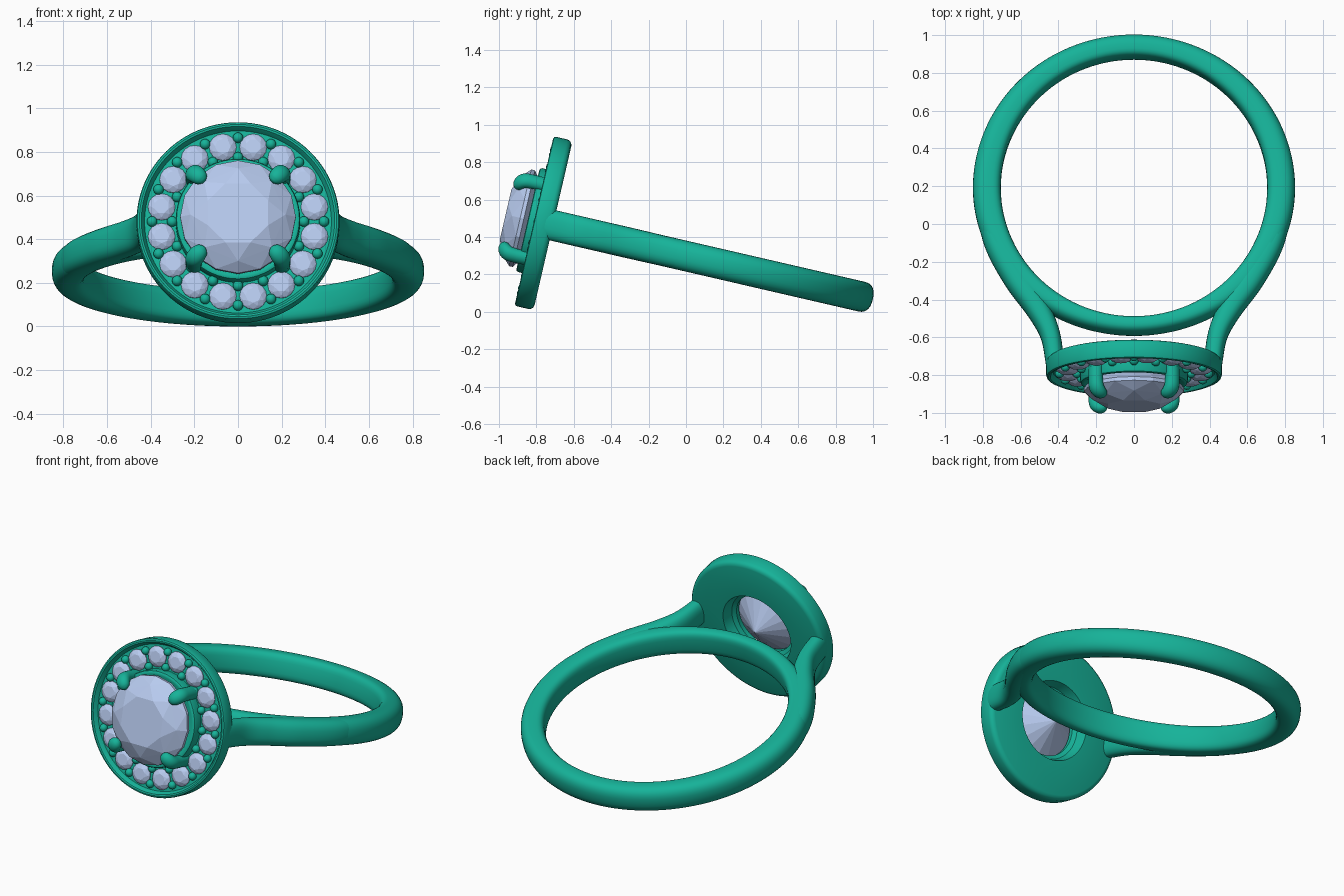
import bpy, bmesh
from math import sin, cos, pi, radians
from mathutils import Matrix, Vector

if "Cube" in bpy.data.objects:
    bpy.data.objects.remove(bpy.data.objects["Cube"])

TILT = radians(-13)


def material(name, rgb):
    m = bpy.data.materials.new(name)
    m.diffuse_color = (*rgb, 1)
    m.use_nodes = True
    m.node_tree.nodes["Principled BSDF"].inputs["Base Color"].default_value = m.diffuse_color
    return m


METAL = material("green_metal", (0.008, 0.45, 0.32))
STONE = material("pale_stone", (0.48, 0.60, 0.87))
parts = []


def finish(name, bm, mat, smooth=40):
    bmesh.ops.recalc_face_normals(bm, faces=bm.faces)
    me = bpy.data.meshes.new(name)
    bm.to_mesh(me)
    bm.free()
    me.materials.append(mat)
    ob = bpy.data.objects.new(name, me)
    bpy.context.collection.objects.link(ob)
    if smooth:
        bpy.ops.object.select_all(action='DESELECT')
        ob.select_set(True)
        bpy.context.view_layer.objects.active = ob
        bpy.ops.object.shade_smooth_by_angle(angle=radians(smooth))
    parts.append(ob)
    return ob


def skin(bm, rings, closed):
    """Join equal rings of points with quads; cap the ends if open."""
    rows = [[bm.verts.new(p) for p in r] for r in rings]
    n, m = len(rows), len(rows[0])
    for i in range(n if closed else n - 1):
        a, b = rows[i], rows[(i + 1) % n]
        for j in range(m):
            k = (j + 1) % m
            bm.faces.new((a[j], a[k], b[k], b[j]))
    if not closed:
        bm.faces.new(rows[0])
        bm.faces.new(rows[-1])


def section(centre, normal, half_w, half_h, inner=2.0, outer=2.0, n=28):
    """Rounded cross-section; exponents set how boxy each side is."""
    pts = []
    for j in range(n):
        a = 2 * pi * j / n
        c, s = cos(a), sin(a)
        e = 2 / (outer if c > 0 else inner)
        u = abs(c) ** e * (1 if c > 0 else -1)
        v = abs(s) ** e * (1 if s > 0 else -1)
        pts.append(centre + normal * half_w * u + Vector((0, 0, half_h * v)))
    return pts


def spline(pts, steps=8):
    """Catmull-Rom through control tuples."""
    P = [Vector(p) for p in pts]
    P = [2 * P[0] - P[1]] + P + [2 * P[-1] - P[-2]]
    out = []
    for i in range(1, len(P) - 2):
        a, b, c, d = P[i - 1:i + 3]
        for k in range(steps):
            t = k / steps
            out.append(0.5 * (2 * b + (c - a) * t + (2 * a - 5 * b + 4 * c - d) * t * t
                              + (3 * b - a - 3 * c + d) * t ** 3))
    return out + [P[-2]]


def sweep(bm, ctrl, **kw):
    """Sweep along (x, y, half width, half height) control points."""
    s = spline(ctrl)
    rings = []
    for i, p in enumerate(s):
        d = s[min(i + 1, len(s) - 1)] - s[max(i - 1, 0)]
        t = Vector((d[0], d[1], 0)).normalized()
        rings.append(section(Vector((p[0], p[1], 0)), Vector((-t.y, t.x, 0)), p[2], p[3], **kw))
    skin(bm, rings, False)


def gem(bm, centre, scale, spin=0):
    """Brilliant-cut stone as a convex hull, table facing -y."""
    rings = [(8, .15, -.085, 0), (8, .218, -.05, .5), (16, .265, -.005, 0),
             (16, .265, .015, 0), (1, 0, .20, 0)]
    vs = []
    for n, r, y, off in rings:
        for i in range(n):
            a = 2 * pi * (i + off) / n + spin
            vs.append(bm.verts.new(centre + scale * Vector((r * cos(a), y, r * sin(a)))))
    bmesh.ops.convex_hull(bm, input=vs)


def polar(r, y, a):
    return Vector((r * cos(a), y, r * sin(a)))


# Finger band: slightly thinner at the front bridge
bm = bmesh.new()
rings = []
for i in range(120):
    a = 2 * pi * i / 120
    s = sin(a)
    r_out = .853 - (.023 if s > 0 else .055) * s * s
    d = Vector((cos(a), s, 0))
    rings.append(section(d * (r_out + .705) / 2, d, (r_out - .705) / 2, .081, 3.4, 2.4))
skin(bm, rings, True)
finish("finger_band", bm, METAL, 60)

# Shoulders running from the band to the back of the halo
for name, sx in (("left_shoulder", -1), ("right_shoulder", 1)):
    bm = bmesh.new()
    sweep(bm, [(.774, -.08, .066, .074), (.725, -.29, .071, .08), (.62, -.49, .072, .082),
               (.508, -.66, .063, .082), (.443, -.80, .053, .082), (.416, -.97, .048, .082)],
          inner=2.5, outer=2.5)
    bmesh.ops.scale(bm, vec=(sx, 1, 1), verts=bm.verts)
    finish(name, bm, METAL, 50)

# Halo plate: lathed profile with rim, recess, collar and open back
profile = [(.235, -.925), (.437, -.925), (.452, -.930), (.461, -.940), (.465, -.953),
           (.465, -1.016), (.461, -1.025), (.452, -1.029), (.443, -1.027), (.437, -1.018),
           (.428, -1.000), (.285, -1.000), (.285, -1.050), (.281, -1.059), (.273, -1.063),
           (.262, -1.062), (.195, -1.030), (.192, -1.000), (.215, -.985), (.224, -.960)]
bm = bmesh.new()
skin(bm, [[polar(r, y, 2 * pi * i / 96) for r, y in profile] for i in range(96)], True)
finish("halo_plate", bm, METAL, 35)

# Centre stone
bm = bmesh.new()
gem(bm, Vector((0, -1.10, 0)), 1.0, pi / 8)
finish("centre_stone", bm, STONE, 0)

# Sixteen small halo stones, with pairs of beads between them
bm_g, bm_b = bmesh.new(), bmesh.new()
for i in range(16):
    gem(bm_g, polar(.357, -1.005, 2 * pi * (i + .5) / 16), .235, 2 * pi * i / 16)
    for r in (.394, .302):
        bmesh.ops.create_uvsphere(bm_b, u_segments=14, v_segments=8, radius=.024,
                                  matrix=Matrix.Translation(polar(r, -1.008, 2 * pi * i / 16)))
finish("halo_stones", bm_g, STONE, 0)
finish("bead_settings", bm_b, METAL, 60)

# Four claws hooked over the centre stone
for k, name in enumerate(("upper_right", "upper_left", "lower_left", "lower_right")):
    bm = bmesh.new()
    sweep(bm, [(.285, -.99, .036, .040), (.287, -1.08, .036, .040), (.281, -1.125, .037, .042),
               (.258, -1.148, .034, .040), (.232, -1.152, .026, .030), (.218, -1.150, .008, .010)],
          n=20)
    bmesh.ops.rotate(bm, cent=(0, 0, 0), verts=bm.verts,
                     matrix=Matrix.Rotation(-pi / 4 - k * pi / 2, 3, 'Y'))
    finish(name + "_claw", bm, METAL, 60)

# Tilt the whole ring, rest it on the ground and centre it
rot = Matrix.Rotation(TILT, 4, 'X')
pts = [rot @ v.co for ob in parts for v in ob.data.vertices]
ys = [p.y for p in pts]
shift = Matrix.Translation((0, -(min(ys) + max(ys)) / 2, -min(p.z for p in pts)))
for ob in parts:
    ob.data.transform(shift @ rot)
